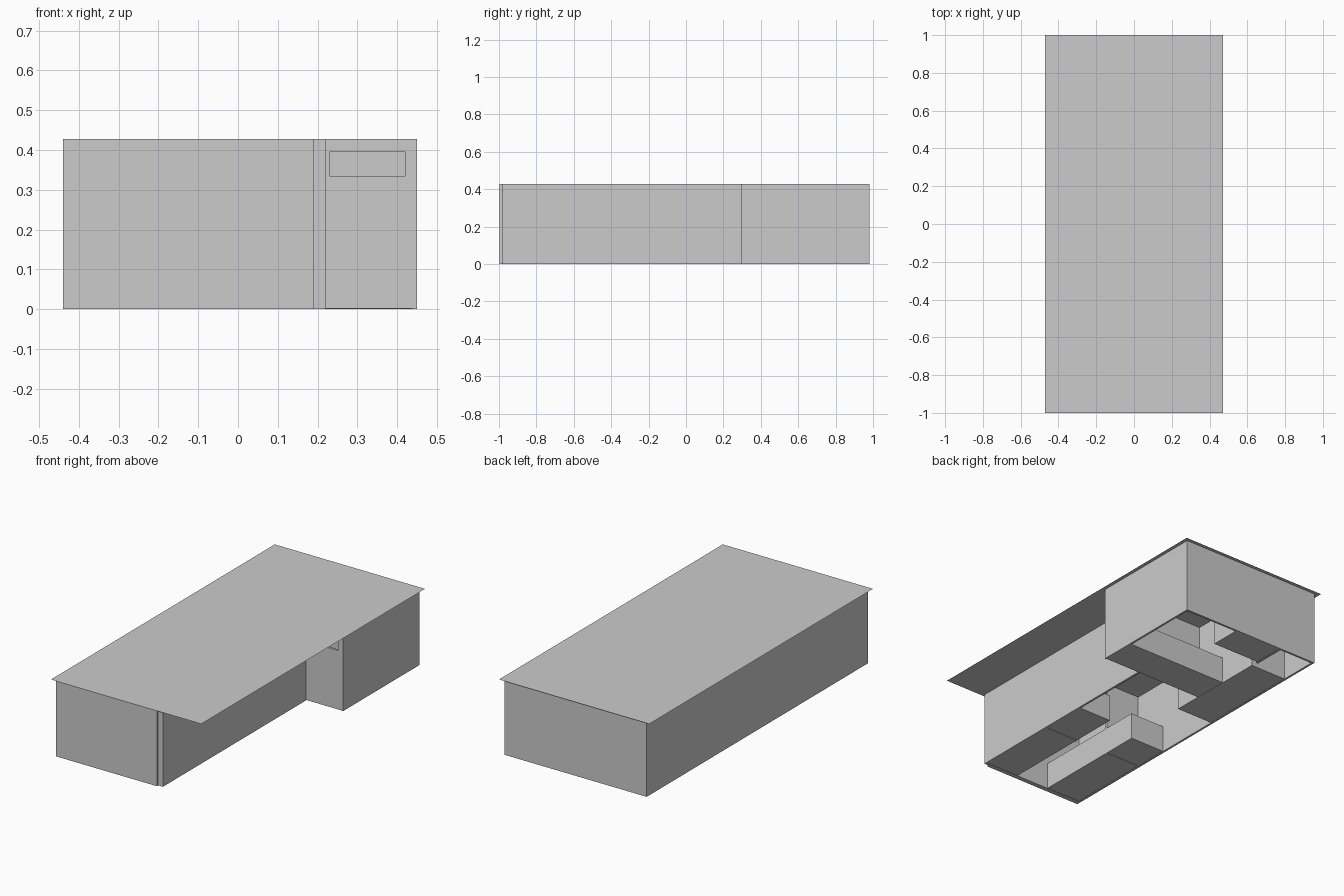
import bpy, bmesh

if "Cube" in bpy.data.objects:
    bpy.data.objects.remove(bpy.data.objects["Cube"])

H = 0.427      # wall height
T = 0.012      # wall thickness
LOW = 0.155    # height of the low built-in blocks


def block(name, x0, x1, y0, y1, z0=0.0, z1=H):
    """Axis-aligned box between the given limits."""
    bm = bmesh.new()
    bmesh.ops.create_cube(bm, size=1)
    for v in bm.verts:
        v.co.x = x1 if v.co.x > 0 else x0
        v.co.y = y1 if v.co.y > 0 else y0
        v.co.z = z1 if v.co.z > 0 else z0
    me = bpy.data.meshes.new(name)
    bm.to_mesh(me)
    bm.free()
    ob = bpy.data.objects.new(name, me)
    bpy.context.collection.objects.link(ob)
    return ob


# Flat roof sheet overhanging all walls
bpy.ops.mesh.primitive_plane_add(size=1, location=(0, 0, H + 0.001))
roof = bpy.context.object
roof.name = "roof"
roof.scale = (0.94, 2.0, 1)

# Outer walls
block("left_wall", -0.44, -0.44 + T, -0.97, 0.98)
block("back_wall", -0.44 + T, 0.45 - T, 0.98 - T, 0.98)
block("wing_side_wall", 0.45 - T, 0.45, 0.295, 0.98)
block("recessed_side_wall", 0.22 - T, 0.22, -0.97, 0.295)

# Stepped front wall
block("front_panel", -0.44, 0.19, -0.997, -0.985)
block("front_frame", -0.44, 0.20, -0.985, -0.97)
block("front_corner_post", 0.20, 0.22, -0.985, -0.97)

# Cross partition with a doorway between the low blocks
block("front_partition_left", -0.44 + T, -0.21, -0.475 - T, -0.475)
block("front_partition_right", 0.0, 0.22 - T, -0.475 - T, -0.475)
block("front_partition_header", -0.21, 0.0, -0.475 - T, -0.475, 0.37, H)

# Middle partition, built around the slot window in the wing front
WY0, WY1 = 0.295, 0.295 + T
block("middle_partition", -0.44 + T, 0.23, WY0, WY1, LOW)
block("window_jamb", 0.42, 0.45 - T, WY0, WY1, LOW)
block("window_sill_wall", 0.23, 0.42, WY0, WY1, LOW, 0.335)
block("window_header", 0.23, 0.42, WY0, WY1, 0.395, H)

# Small back-left room
block("small_room_side_wall", -0.20 - T, -0.20, 0.295 + T, 0.745)
block("small_room_back_wall", -0.44 + T, -0.20 - T, 0.745 - T, 0.745)
block("back_stub_wall", -0.20 - T, -0.20, 0.78, 0.98 - T)

# Low built-in blocks along the walls
LOW_BLOCKS = {
    "front_left_bench": (-0.44 + T, -0.21, -0.97, -0.27),
    "front_right_bench": (0.0, 0.22 - T, -0.97, -0.20),
    "middle_counter": (-0.20, 0.45 - T, 0.295, 0.50),
    "left_counter": (-0.44 + T, -0.20, 0.13, 0.745),
    "back_counter": (-0.20, 0.10, 0.79, 0.98 - T),
}
for name, (x0, x1, y0, y1) in LOW_BLOCKS.items():
    block(name, x0, x1, y0, y1, 0.002, LOW)
